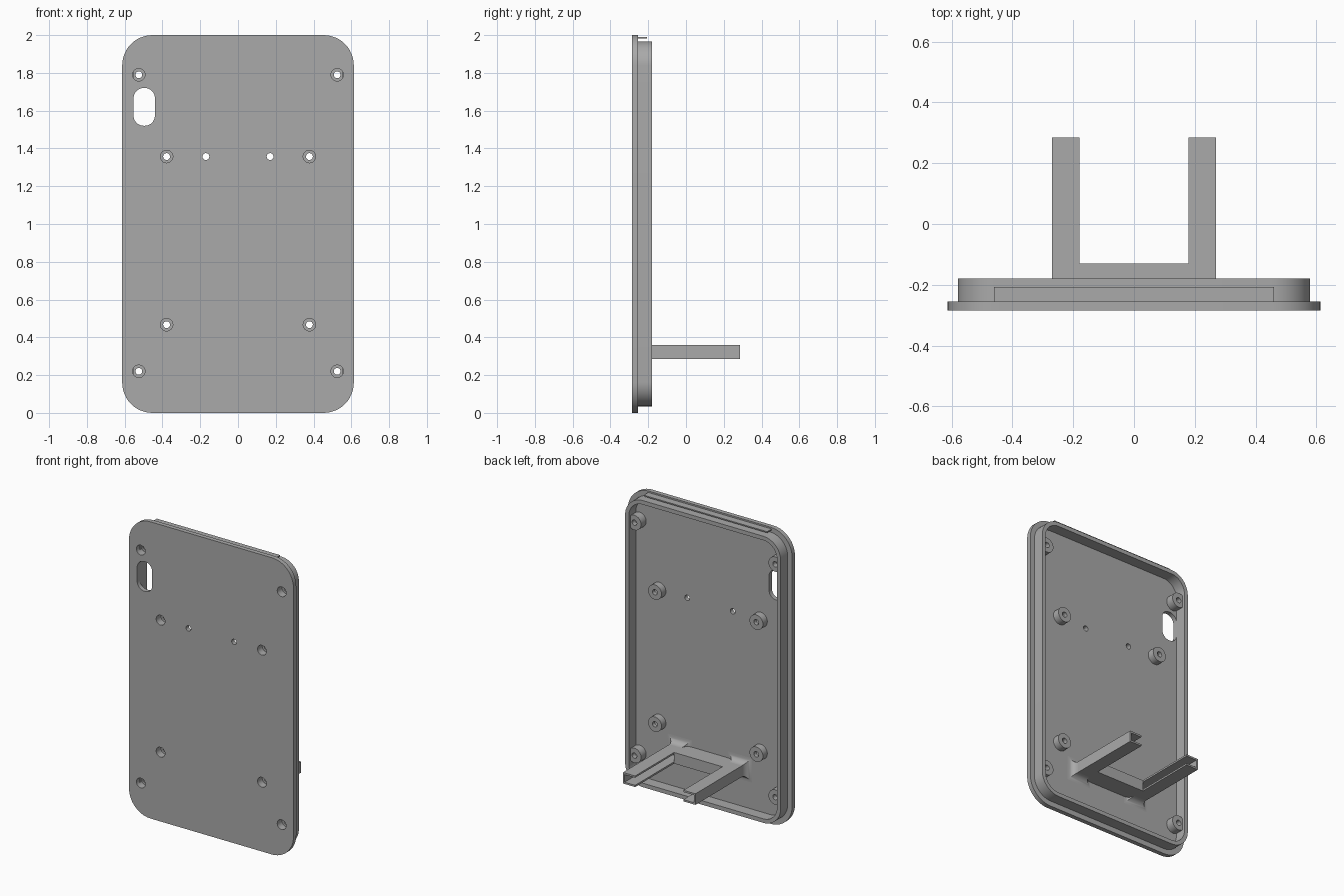
import bpy, bmesh
from math import pi, sin, cos, radians

cube = bpy.data.objects.get("Cube")
if cube:
    bpy.data.objects.remove(cube, do_unlink=True)

grey = bpy.data.materials.new("plain grey")
grey.use_nodes = True
COLOUR = (0.4, 0.4, 0.4, 1)
grey.diffuse_color = COLOUR
grey.node_tree.nodes["Principled BSDF"].inputs["Base Color"].default_value = COLOUR

FRONT, FLOOR, RIM_BACK = -0.285, -0.255, -0.18


def circle(x, z, r, n=32):
    return [(x + r * cos(2 * pi * i / n), z + r * sin(2 * pi * i / n)) for i in range(n)]


def rounded(x0, x1, z0, z1, r, n=12):
    corners = [(x1 - r, z1 - r), (x0 + r, z1 - r), (x0 + r, z0 + r), (x1 - r, z0 + r)]
    return [(cx + r * cos(pi / 2 * (k + i / n)), cz + r * sin(pi / 2 * (k + i / n)))
            for k, (cx, cz) in enumerate(corners) for i in range(n + 1)]


def rectangle(x0, x1, z0, z1):
    return [(x0, z0), (x1, z0), (x1, z1), (x0, z1)]


def finish(name, bm):
    """Turn a bmesh into a named, shaded object."""
    bmesh.ops.remove_doubles(bm, verts=bm.verts, dist=1e-5)
    bmesh.ops.recalc_face_normals(bm, faces=bm.faces)
    mesh = bpy.data.meshes.new(name)
    bm.to_mesh(mesh)
    bm.free()
    mesh.materials.append(grey)
    obj = bpy.data.objects.new(name, mesh)
    bpy.context.collection.objects.link(obj)
    bpy.ops.object.select_all(action='DESELECT')
    obj.select_set(True)
    bpy.context.view_layer.objects.active = obj
    bpy.ops.object.shade_smooth_by_angle(angle=radians(35))
    return obj


def prism(name, loops, y0, y1):
    """Extrude x-z outlines (first the outside, then holes) from y0 to y1."""
    curve = bpy.data.curves.new(name + "_outline", 'CURVE')
    curve.dimensions = '2D'
    curve.fill_mode = 'BOTH'
    curve.extrude = (y1 - y0) / 2
    for loop in loops:
        spline = curve.splines.new('POLY')
        spline.points.add(len(loop) - 1)
        for point, (x, z) in zip(spline.points, loop):
            point.co = (x, z, 0, 1)
        spline.use_cyclic_u = True
    temp = bpy.data.objects.new(name + "_temp", curve)
    bpy.context.collection.objects.link(temp)
    bpy.context.view_layer.update()
    evaluated = temp.evaluated_get(bpy.context.evaluated_depsgraph_get())
    bm = bmesh.new()
    bm.from_mesh(evaluated.to_mesh())
    evaluated.to_mesh_clear()
    bpy.data.objects.remove(temp, do_unlink=True)
    bpy.data.curves.remove(curve)
    for v in bm.verts:
        x, z, depth = v.co
        v.co = (x, (y0 + y1) / 2 - depth, z)
    return finish(name, bm)


def loft(name, rings, closed=False):
    """Skin rings of points; cap the ends, or join last to first."""
    bm = bmesh.new()
    rows = [[bm.verts.new(p) for p in ring] for ring in rings]
    pairs = list(zip(rows, rows[1:])) + ([(rows[-1], rows[0])] if closed else [])
    for a, b in pairs:
        for i in range(len(a)):
            j = (i + 1) % len(a)
            bm.faces.new((a[i], a[j], b[j], b[i]))
    if not closed:
        bm.faces.new(rows[0])
        bm.faces.new(rows[-1])
    return finish(name, bm)


# Screw positions: x, z, back end of the boss
screws = [(s * x, z, y) for s in (1, -1) for x, z, y in
          ((0.525, 1.79, -0.2), (0.525, 0.22, -0.2),
           (0.378, 1.357, -0.208), (0.378, 0.467, -0.208))]

# Face plate with screw recesses, two pin holes and the slot
holes = [circle(x, z, 0.033) for x, z, _ in screws]
holes += [circle(s * 0.17, 1.357, 0.018) for s in (1, -1)]
holes.append(rounded(-0.553, -0.44, 1.52, 1.72, 0.054))
prism("face_plate", [rounded(-0.613, 0.613, 0, 2, 0.16)] + holes, FRONT, FLOOR)

# Raised rim wall
prism("rim_wall", [rounded(-0.58, 0.58, 0.035, 1.967, 0.13),
                   rounded(-0.553, 0.553, 0.062, 1.94, 0.103)], FLOOR, RIM_BACK)

# Thin tab above the rim
prism("top_tab", [rectangle(-0.46, 0.46, 1.982, 1.99)], FLOOR, -0.207)

# Hollow screw bosses, turned from a stepped section
for x, z, end in screws:
    section = [(0.033, FLOOR), (0.05, FLOOR), (0.05, end),
               (0.018, end), (0.018, -0.235), (0.033, -0.235)]
    loft("screw_boss", [[(px, y, pz) for px, pz in circle(x, z, r)]
                        for r, y in section], closed=True)

# Bracket: two channel arms open toward each other, with filleted roots
LOW, HIGH, INNER, OUTER, T = 0.285, 0.36, 0.18, 0.27, 0.012
for side, s in (("left", 1), ("right", -1)):
    channel = [(INNER, LOW), (OUTER, LOW), (OUTER, HIGH), (INNER, HIGH),
               (INNER, HIGH - T), (OUTER - T, HIGH - T),
               (OUTER - T, LOW + T), (INNER, LOW + T)]
    prism(side + "_arm", [[(s * x, z) for x, z in channel]], FLOOR, 0.285)
    rings = []
    for i in range(9):
        a = pi / 2 * i / 8
        grow, y = 0.045 * (1 - sin(a)), FLOOR + 0.045 * (1 - cos(a))
        rings.append([(s * x, y, z) for x, z in
                      rectangle(INNER - grow, OUTER + grow, LOW - grow, HIGH + grow)])
    loft(side + "_arm_root", rings)

# Cross bar between the arms
prism("cross_bar", [rectangle(-INNER, INNER, LOW, HIGH)], FLOOR, -0.13)
